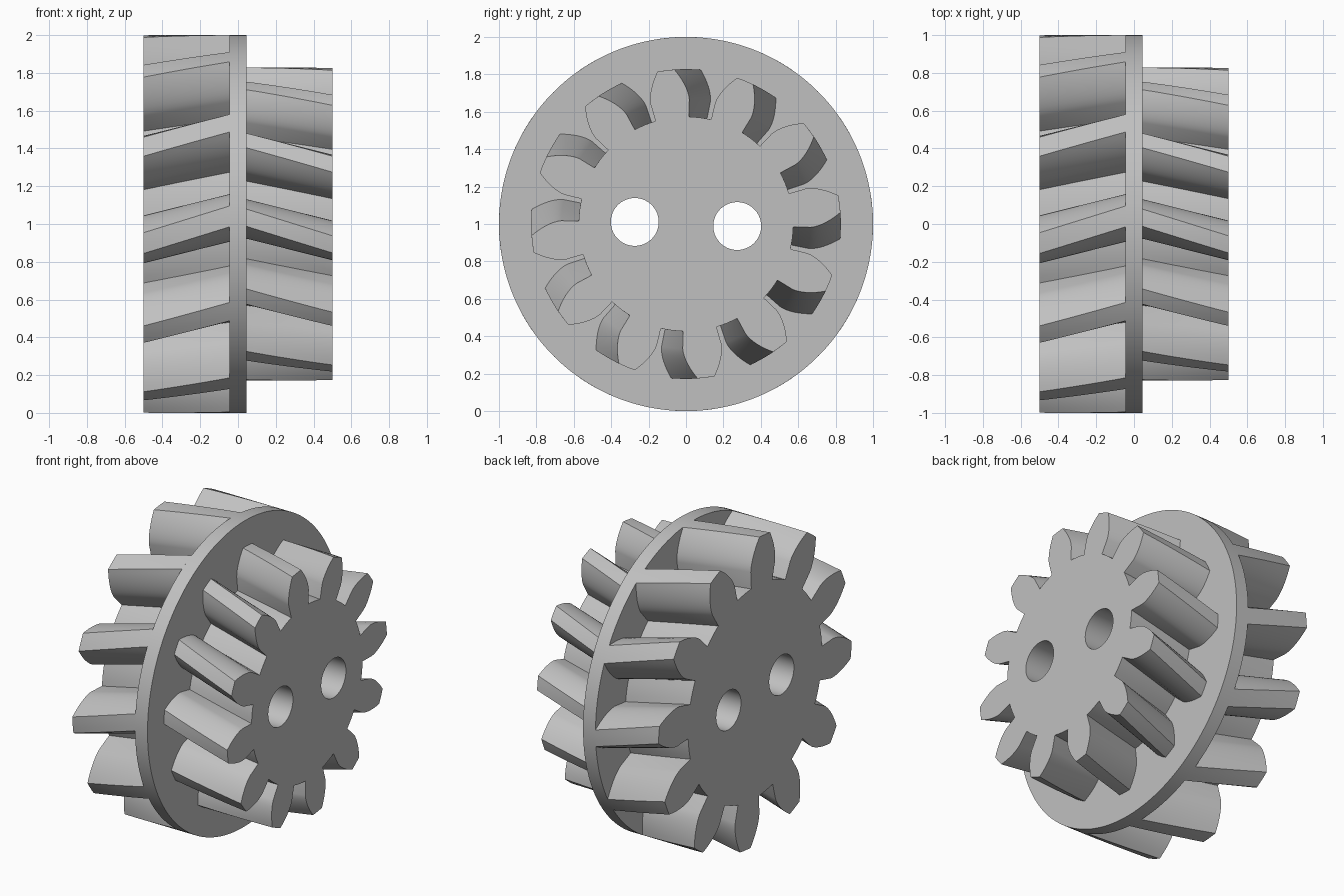
import bpy, bmesh, math

old = bpy.data.objects.get("Cube")
if old:
    bpy.data.objects.remove(old, do_unlink=True)

grey = bpy.data.materials.new("plain_grey")
grey.use_nodes = True
color = (0.53, 0.53, 0.53, 1)
grey.diffuse_color = color
grey.node_tree.nodes["Principled BSDF"].inputs["Base Color"].default_value = color

PHASE = math.radians(-2.3)      # whole model is turned slightly about its axle
HALF = 0.045                    # half thickness of the disc
TEETH = 12
HOLE_OFFSET, HOLE_RADIUS = 0.274, 0.128


def circle(radius, count, cy=0.0):
    return [(cy + radius * math.cos(2 * math.pi * i / count),
             radius * math.sin(2 * math.pi * i / count)) for i in range(count)]


def gear_profile(outer):
    """Involute teeth with radial roots, centred on angle zero."""
    root, base, half = 0.693 * outer, 0.805 * outer, math.radians(9)
    steps = 8
    flank = [(root, half)]
    for i in range(steps + 1):
        r = base + (outer - base) * i / steps
        a = math.acos(base / r)
        flank.append((r, half - (math.tan(a) - a)))
    tip = flank[-1][1]
    tooth = [(r, -a) for r, a in flank]
    tooth += [(outer, tip * t) for t in (-0.33, 0.33)]
    tooth += flank[::-1]
    pitch = 2 * math.pi / TEETH
    gap = pitch - 2 * half
    tooth += [(root, half + gap * t) for t in (0.25, 0.5, 0.75)]
    return [(r * math.cos(a + k * pitch), r * math.sin(a + k * pitch))
            for k in range(TEETH) for r, a in tooth]


def extrude_part(name, profile, x0, x1, twist=0.0, layers=1):
    """Sweep a profile along x with a twist, leaving the two axle holes open."""
    bm = bmesh.new()
    holes = [circle(HOLE_RADIUS, 48, s * HOLE_OFFSET) for s in (-1, 1)]
    ends = {0: [], layers: []}
    for loop, turn in [(profile, twist)] + [(h, 0.0) for h in holes]:
        rows = []
        for i in range(layers + 1):
            t = i / layers
            c, s = math.cos(PHASE + turn * t), math.sin(PHASE + turn * t)
            rows.append([bm.verts.new((x0 + (x1 - x0) * t, y * c - z * s,
                                       1 + y * s + z * c)) for y, z in loop])
        n = len(loop)
        for low, high in zip(rows, rows[1:]):
            for j in range(n):
                k = (j + 1) % n
                bm.faces.new((low[j], low[k], high[k], high[j]))
        for end in ends:
            ends[end] += [bm.edges.get((rows[end][j], rows[end][(j + 1) % n]))
                          for j in range(n)]
    # End faces with the holes left out
    for edges in ends.values():
        bmesh.ops.triangle_fill(bm, edges=edges, use_beauty=True, normal=(1, 0, 0))
    bmesh.ops.recalc_face_normals(bm, faces=bm.faces)
    mesh = bpy.data.meshes.new(name)
    bm.to_mesh(mesh)
    bm.free()
    mesh.materials.append(grey)
    obj = bpy.data.objects.new(name, mesh)
    bpy.context.collection.objects.link(obj)
    bpy.ops.object.select_all(action='DESELECT')
    obj.select_set(True)
    bpy.context.view_layer.objects.active = obj
    bpy.ops.object.shade_smooth_by_angle(angle=math.radians(25))
    return obj


# Central disc, then a helical gear on each side with mirrored twist
extrude_part("centre_disc", circle(1.0, 144), -HALF, HALF)
for name, outer, side in (("large_gear", 1.0, -1), ("small_gear", 0.828, 1)):
    extrude_part(name, gear_profile(outer), side * HALF, side * 0.5,
                 math.radians(8.1) / outer, 12)
